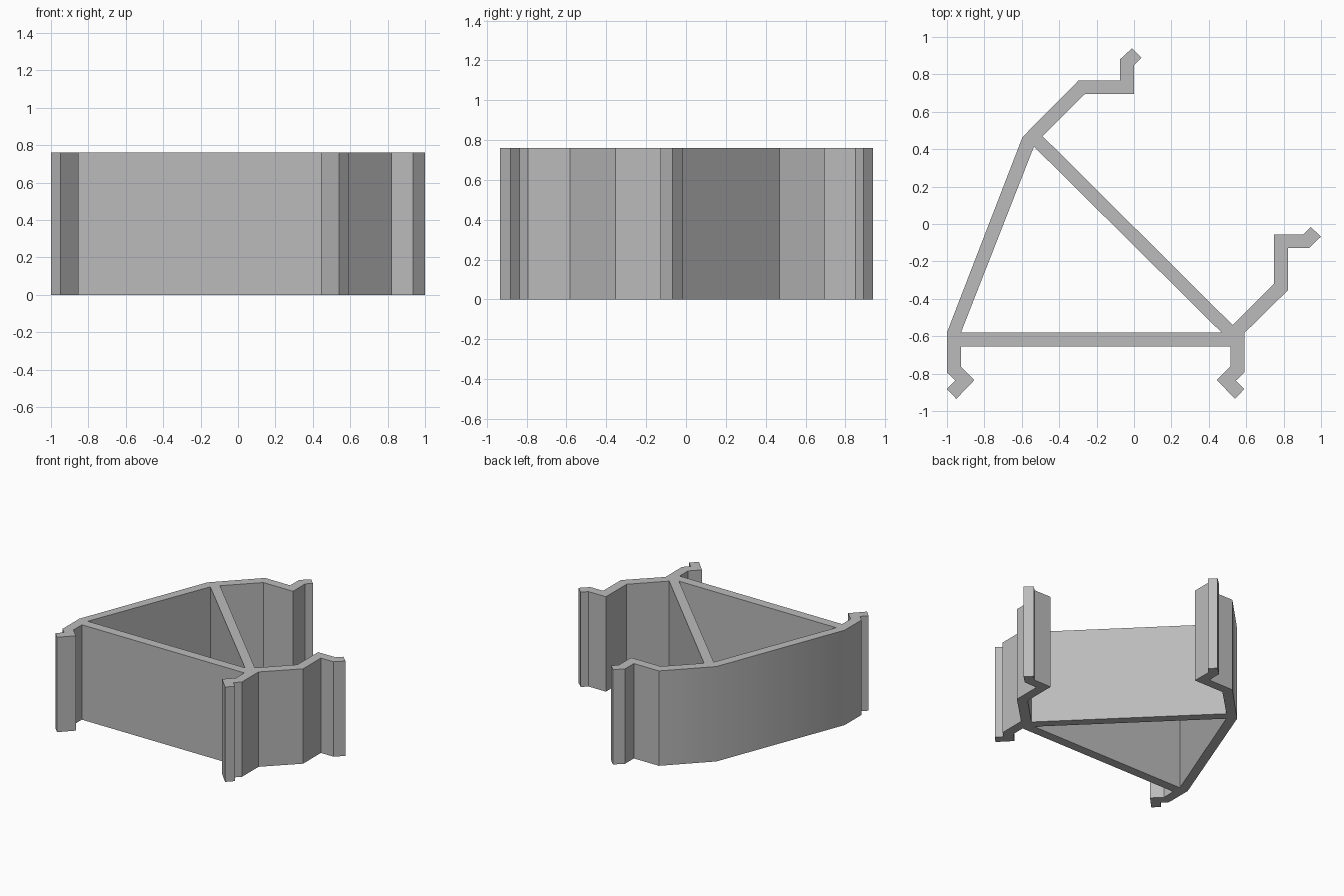
import bpy
import bmesh

default_cube = bpy.data.objects.get("Cube")
if default_cube:
    bpy.data.objects.remove(default_cube, do_unlink=True)

HEIGHT = 0.76
FOOT_AXIS = -0.205  # the two feet mirror each other about this x


def make_material(name, colour):
    material = bpy.data.materials.new(name)
    material.use_nodes = True
    material.diffuse_color = colour
    material.node_tree.nodes["Principled BSDF"].inputs["Base Color"].default_value = colour
    return material


def add_loop(bm, points):
    """Add a closed loop of edges at mid height."""
    verts = [bm.verts.new((x, y, HEIGHT / 2)) for x, y in points]
    return [bm.edges.new((a, b)) for a, b in zip(verts, verts[1:] + verts[:1])]


def extruded_profile(name, loops, material):
    """Fill the outline, leaving inner loops open, and thicken it to full height."""
    bm = bmesh.new()
    edges = []
    for points in loops:
        edges += add_loop(bm, points)
    bmesh.ops.triangle_fill(bm, edges=edges, use_beauty=True, normal=(0, 0, 1))
    for face in bm.faces:
        face.normal_update()
        if face.normal.z < 0:
            face.normal_flip()
    mesh = bpy.data.meshes.new(name)
    bm.to_mesh(mesh)
    bm.free()
    mesh.materials.append(material)

    obj = bpy.data.objects.new(name, mesh)
    bpy.context.collection.objects.link(obj)
    bpy.ops.object.select_all(action="DESELECT")
    obj.select_set(True)
    bpy.context.view_layer.objects.active = obj
    solidify = obj.modifiers.new("height", "SOLIDIFY")
    solidify.thickness = HEIGHT
    solidify.offset = 0
    bpy.ops.object.modifier_apply(modifier=solidify.name)
    bpy.ops.object.shade_smooth_by_angle()
    return obj


# Hooked foot under the left end of the base bar, and its mirrored twin
foot = [(-0.925, -0.655), (-0.925, -0.762), (-0.853, -0.834), (-0.95, -0.935),
        (-1, -0.882), (-0.955, -0.837), (-1, -0.794)]
twin_foot = [(2 * FOOT_AXIS - x, y) for x, y in reversed(foot)]

# Upper clip arm, from the sloping wall round its hook to the diagonal brace
upper_arm = [(-0.596, 0.465), (-0.297, 0.767), (-0.075, 0.767), (-0.075, 0.88),
             (-0.01, 0.94), (0.04, 0.89), (0, 0.85), (0, 0.695),
             (-0.262, 0.695), (-0.489, 0.47)]

# Side clip arm, from the diagonal brace round its hook to the base bar
side_arm = [(0.527, -0.54), (0.749, -0.318), (0.749, -0.056), (0.904, -0.056),
            (0.944, -0.016), (1, -0.067), (0.936, -0.128), (0.824, -0.128),
            (0.824, -0.353), (0.59, -0.583)]

# Outer outline and the triangular opening inside the frame
outline = [(-1, -0.58)] + upper_arm + side_arm + twin_foot + foot
opening = [(-0.925, -0.58), (-0.535, 0.414), (0.468, -0.58)]

grey = make_material("plain grey", (0.5, 0.5, 0.5, 1))
extruded_profile("clip_bracket", [outline, opening], grey)
